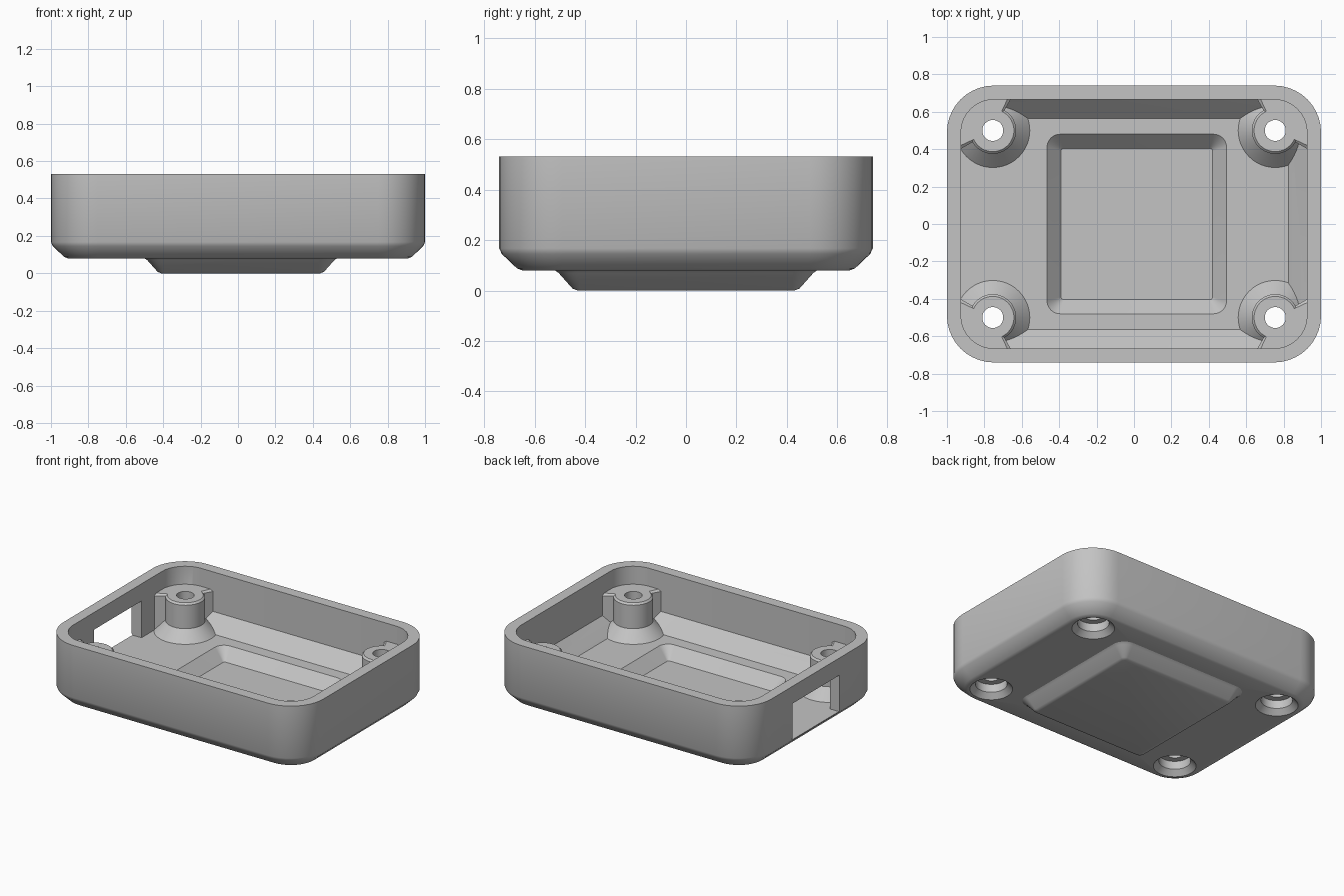
import bpy, bmesh, math
from mathutils import Matrix

if "Cube" in bpy.data.objects:
    bpy.data.objects.remove(bpy.data.objects["Cube"], do_unlink=True)

# One plain grey for the whole casing
GREY = (0.55, 0.55, 0.55, 1)
grey = bpy.data.materials.new("plain_grey")
grey.use_nodes = True
grey.diffuse_color = GREY
grey.node_tree.nodes["Principled BSDF"].inputs["Base Color"].default_value = GREY

PX, PY = 0.755, 0.5      # screw post centre
FLOOR = 0.155            # inside floor height


def make(name, bm):
    bmesh.ops.recalc_face_normals(bm, faces=bm.faces)
    mesh = bpy.data.meshes.new(name)
    bm.to_mesh(mesh)
    bm.free()
    mesh.materials.append(grey)
    obj = bpy.data.objects.new(name, mesh)
    bpy.context.collection.objects.link(obj)
    return obj


def loft(name, rings):
    """Skin a list of equal-length point rings and cap both ends."""
    bm = bmesh.new()
    loops = [[bm.verts.new(p) for p in ring] for ring in rings]
    n = len(loops[0])
    for a, b in zip(loops, loops[1:]):
        for i in range(n):
            j = (i + 1) % n
            bm.faces.new((a[i], a[j], b[j], b[i]))
    bm.faces.new(loops[0])
    bm.faces.new(loops[-1])
    return make(name, bm)


def rounded(x0, x1, y, r, z, steps=10):
    """Rounded rectangle from x0 to x1 and -y to y."""
    corners = ((x1 - r, y - r), (x0 + r, y - r), (x0 + r, r - y), (x1 - r, r - y))
    ring = []
    for k, (cx, cy) in enumerate(corners):
        for s in range(steps + 1):
            a = math.pi / 2 * (k + s / steps)
            ring.append((cx + r * math.cos(a), cy + r * math.sin(a), z))
    return ring


def lathe(name, profile, steps=48):
    """Turned solid around the post axis."""
    rings = []
    for r, z in profile:
        rings.append([(PX + r * math.cos(math.tau * i / steps),
                       PY + r * math.sin(math.tau * i / steps), z) for i in range(steps)])
    return loft(name, rings)


def combine(obj, tool, operation):
    """Apply a boolean to obj."""
    mod = obj.modifiers.new("cut", 'BOOLEAN')
    mod.operation, mod.solver, mod.object = operation, 'EXACT', tool
    deps = bpy.context.evaluated_depsgraph_get()
    mesh = bpy.data.meshes.new_from_object(obj.evaluated_get(deps))
    obj.modifiers.clear()
    obj.data = mesh


def corner_copy(obj, name, sx, sy):
    """Mirrored copy for another corner."""
    mesh = obj.data.copy()
    mesh.transform(Matrix.Diagonal((sx, sy, 1, 1)))
    if sx * sy < 0:
        mesh.flip_normals()
    new = bpy.data.objects.new(name, mesh)
    bpy.context.collection.objects.link(new)
    return new


# Tray shell: bottom bulge, chamfered outside, rim, inside walls, floor and pocket
shell = loft("tray_shell", [
    rounded(-0.41, 0.44, 0.43, 0.02, 0),
    rounded(-0.43, 0.46, 0.45, 0.03, 0.008),
    rounded(-0.485, 0.515, 0.505, 0.08, 0.07),
    rounded(-0.50, 0.53, 0.52, 0.09, 0.08),
    rounded(-0.91, 0.91, 0.65, 0.16, 0.08),
    rounded(-0.93, 0.93, 0.67, 0.18, 0.088),
    rounded(-0.99, 0.99, 0.73, 0.24, 0.145),
    rounded(-1, 1, 0.74, 0.25, 0.167),
    rounded(-1, 1, 0.74, 0.25, 0.53),
    rounded(-0.925, 0.925, 0.665, 0.175, 0.53),
    rounded(-0.925, 0.925, 0.665, 0.175, 0.255),
    rounded(-0.925, 0.825, 0.565, 0.09, FLOOR),
    rounded(-0.465, 0.495, 0.48, 0.07, FLOOR),
    rounded(-0.39, 0.42, 0.405, 0.015, 0.076),
])

# Screw post: turned body with a flared foot
post = lathe("post_master", [
    (0.198, 0.14), (0.198, FLOOR), (0.125, 0.23), (0.125, 0.393), (0.113, 0.405)])


# Corner web that ties the post to both walls
def web_ring(trim, z):
    def spoke(angle, r):
        a = math.radians(angle)
        return (PX + r * math.cos(a), PY + r * math.sin(a), z)
    arc = [(0.75 + 0.21 * math.cos(a), 0.49 + 0.21 * math.sin(a), z)
           for a in (math.pi / 16 * k for k in range(9))]
    return [(PX, PY, z), spoke(trim - 30, 0.23)] + arc + [spoke(120 - trim, 0.22)]


web = loft("post_web", [web_ring(0, 0.165), web_ring(0, 0.393), web_ring(5, 0.405)])
combine(post, web, 'UNION')

# Screw hole with a wide countersunk recess underneath
bore = lathe("bore_cutter", [
    (0.185, 0.03), (0.135, 0.08), (0.1, 0.115), (0.1, 0.172), (0.056, 0.172), (0.056, 0.6)])
combine(post, bore, 'DIFFERENCE')

# Window through the right-hand (-x) wall, level with the floor
bm = bmesh.new()
bmesh.ops.create_cube(bm, size=1, matrix=Matrix.Translation((-1.0, 0, (FLOOR + 0.41) / 2))
                      @ Matrix.Diagonal((0.2, 0.52, 0.41 - FLOOR, 1)))
window = make("window_cutter", bm)
combine(shell, window, 'DIFFERENCE')

# Four corners
parts = [shell]
cutters = [window, web, bore, post]
for sy, end in ((-1, "front"), (1, "back")):
    for sx, side in ((1, "left"), (-1, "right")):
        parts.append(corner_copy(post, f"screw_post_{end}_{side}", sx, sy))
        hole = corner_copy(bore, "hole_cutter", sx, sy)
        combine(shell, hole, 'DIFFERENCE')
        cutters.append(hole)
for c in cutters:
    c.hide_render = True
    bpy.data.objects.remove(c, do_unlink=True)

# Smooth curves, crisp edges
bpy.ops.object.select_all(action='DESELECT')
for p in parts:
    p.select_set(True)
bpy.context.view_layer.objects.active = shell
bpy.ops.object.shade_smooth_by_angle(angle=math.radians(30))
